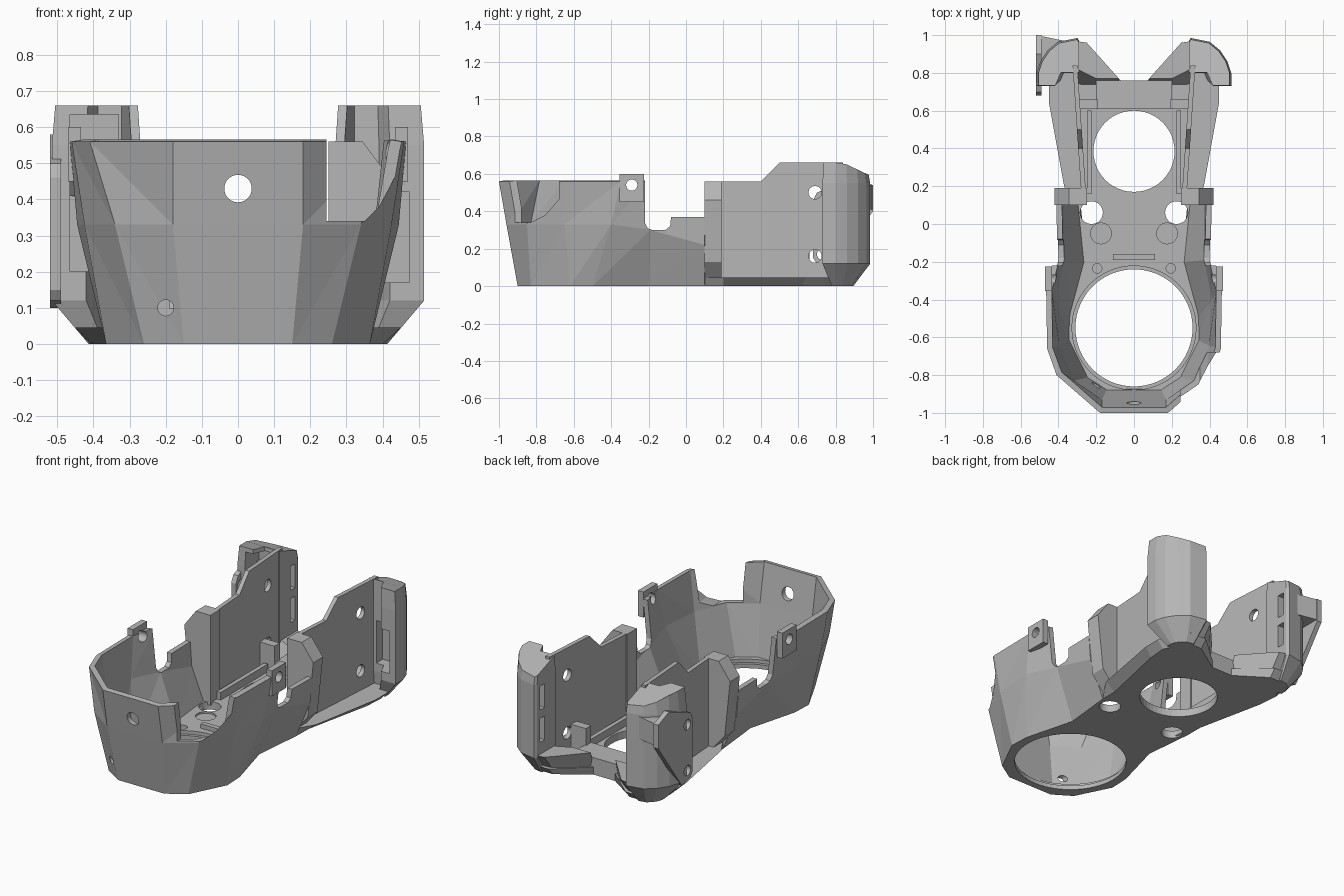
import bpy, bmesh, math

old = bpy.data.objects.get("Cube")
if old:
    bpy.data.objects.remove(old, do_unlink=True)

grey = bpy.data.materials.new("plain grey")
grey.use_nodes = True
colour = (0.47, 0.47, 0.47, 1)
grey.diffuse_color = colour
grey.node_tree.nodes["Principled BSDF"].inputs["Base Color"].default_value = colour


def loft(name, rings, closed=True):
    """Skin a stack of equal rings; closed ones get end caps."""
    n = len(rings[0])
    verts = [p for ring in rings for p in ring]
    faces = []
    for r in range(len(rings) - 1):
        for i in range(n if closed else n - 1):
            j = (i + 1) % n
            faces.append((r * n + i, r * n + j, r * n + n + j, r * n + n + i))
    if closed:
        faces.append(tuple(reversed(range(n))))
        faces.append(tuple(range(len(verts) - n, len(verts))))
    mesh = bpy.data.meshes.new(name)
    mesh.from_pydata(verts, [], faces)
    mesh.materials.append(grey)
    obj = bpy.data.objects.new(name, mesh)
    bpy.context.scene.collection.objects.link(obj)
    if closed:
        bm = bmesh.new()
        bm.from_mesh(mesh)
        bmesh.ops.recalc_face_normals(bm, faces=bm.faces)
        bm.to_mesh(mesh)
        bm.free()
    return obj


def prism(name, outline, axis, lo, hi):
    """Extrude a 2D outline along the x, y or z axis."""
    place = {"x": lambda a, b, t: (t, a, b), "y": lambda a, b, t: (a, t, b),
             "z": lambda a, b, t: (a, b, t)}[axis]
    return loft(name, [[place(a, b, t) for a, b in outline] for t in (lo, hi)])


def box(name, x, y, z):
    return prism(name, [(x[0], y[0]), (x[1], y[0]), (x[1], y[1]), (x[0], y[1])], "z", *z)


def rod(a, b, radius, axis, lo, hi, sides=40):
    ring = [(a + radius * math.cos(math.tau * i / sides),
             b + radius * math.sin(math.tau * i / sides)) for i in range(sides)]
    return prism("cutter", ring, axis, lo, hi)


def bake(obj):
    bpy.context.view_layer.update()
    graph = bpy.context.evaluated_depsgraph_get()
    mesh = bpy.data.meshes.new_from_object(obj.evaluated_get(graph))
    obj.modifiers.clear()
    obj.data = mesh


def cut(obj, *cutters):
    for cutter in cutters:
        mod = obj.modifiers.new("cut", "BOOLEAN")
        mod.operation, mod.solver, mod.object = "DIFFERENCE", "EXACT", cutter
    bake(obj)
    for cutter in cutters:
        bpy.data.objects.remove(cutter, do_unlink=True)


def both(half, z):
    """Mirror a front-to-back half outline into one run from right to left."""
    return [(-x, y, z) for x, y in reversed(half)] + [(x, y, z) for x, y in half]


# Faceted front shell with open back, built as a mirrored half
low = [(.15, -.9), (.26, -.83), (.365, -.62), (.36, -.5), (.28, -.2), (.31, .1)]
mid = [(.18, -.96), (.34, -.85), (.425, -.65), (.445, -.4), (.4, -.19), (.4, .1)]
top = [(.18, -1), (.41, -.8), (.46, -.66), (.465, -.35), (.43, -.2), (.425, .1)]
mid_height = [.33, .33, .33, .33, .3, .22]


def half_ring(points, heights):
    ring = [(x, y, z) for (x, y), z in zip(points, heights)]
    return [(0, ring[0][1], ring[0][2])] + ring


shell = loft("front_shell", [half_ring(low, [0] * 6), half_ring(mid, mid_height),
                             half_ring(top, [.56] * 6)], False)
shell.modifiers.new("facets", "TRIANGULATE").quad_method = "FIXED"
shell.modifiers.new("other_half", "MIRROR")
wall = shell.modifiers.new("wall", "SOLIDIFY")
wall.thickness, wall.offset, wall.use_even_offset = .03, -1, True
bake(shell)
corner = [(.245, .8), (.245, .34), (.35, .34), (.39, .38), (.46, .51), (.6, .51), (.6, .8)]
saddle = [(-.22, .8), (-.22, .34), (-.205, .31), (-.18, .3), (-.11, .3), (-.085, .32),
          (-.08, .37), (.2, .37), (.2, .8)]
cut(shell,
    prism("cutter", corner, "y", -1.2, -.68),
    prism("cutter", saddle, "x", -1, 1),
    rod(0, .43, .038, "y", -1.2, -.7),
    rod(-.2, .1, .022, "y", -1.2, -.7),
    rod(-.29, .54, .03, "x", -1, 1))

# Floor with its flared rear foot
foot_low = [(.31, .2), (.4, .62), (.41, .74), (.33, .88), (.25, .88), (.07, .76)]
foot_top = [(.37, .2), (.45, .64), (.45, .74), (.36, .92), (.25, .92), (.07, .76)]
floor = loft("floor", [both(low + foot_low, 0), both(low + foot_top, .045)])
cut(floor,
    rod(0, -.55, .31, "z", -.1, .2, 64),
    rod(0, -.55, .328, "z", .025, .2, 64),
    rod(0, .385, .215, "z", -.1, .2, 48),
    *[rod(s * .225, .06, .06, "z", -.1, .2) for s in (-1, 1)],
    *[rod(s * .175, -.05, .055, "z", .035, .2) for s in (-1, 1)],
    *[rod(s * .195, -.235, .025, "z", .02, .2) for s in (-1, 1)])

# Low rails on the floor
box("rear_rail", (-.2, .2), (.61, .76), (.03, .1))
box("waist_rail", (-.11, .11), (-.19, -.16), (.03, .07))

ear_outline = [(.29, .8), (.39, .8), (.42, .73), (.515, .73), (.515, .8), (.495, .86),
               (.455, .92), (.4, .965), (.3, .985), (.29, .97)]
side_profile = [(.1, .03), (.84, .03), (.84, .66), (.5, .66), (.4, .56), (.1, .56)]

for s, side in ((1, "left"), (-1, "right")):
    # Thin side panel leaning outward to the rear
    def skin(offset):
        return [(s * (.25 + .05 * (y - .1) / .74 + offset), y, z) for y, z in side_profile]
    panel = loft(side + "_panel", [skin(0), skin(.025)])
    cut(panel, *[rod(.69, z, .035, "x", s * .1, s * .5) for z in (.16, .5)])

    # Cross plate joining shell and panel
    plate = [(.25, .03), (.3, .03), (.385, .13), (.42, .46), (.345, .56), (.25, .56)]
    prism(side + "_cross_plate", [(s * x, z) for x, z in plate], "y", .1, .19)

    # Rear ear, tapered to the foot and sloped on top
    def ear_ring(scale, z, slope=0):
        return [(s * (.33 + (x - .33) * scale), .82 + (y - .82) * scale,
                 z - slope * max(0, y - .84)) for x, y in ear_outline]
    ear = loft(side + "_rear_ear", [ear_ring(.45, 0), ear_ring(1, .12),
                                    ear_ring(1, .55), ear_ring(.95, .66, .45)])
    cutters = [box("cutter", (s * .2, s * .37), (.9, .945), z)
               for z in ((.2, .34), (.39, .53))]
    if s < 0:
        cutters.append(box("cutter", (-.465, -.33), (.6, .86), (.2, .635)))
    else:
        cutters.append(box("cutter", (.34, .475), (.6, .86), (.17, .42)))
    cut(ear, *cutters)

    # Sloping brace between floor and ear
    brace_low = [(.08, .74), (.25, .86), (.32, .86), (.32, .72), (.2, .72)]
    brace_top = [(.08, .77), (.25, .96), (.32, .97), (.32, .83), (.2, .77)]
    loft(side + "_rear_brace", [[(s * x, y, 0) for x, y in brace_low],
                                [(s * x, y, .13) for x, y in brace_top]])

    # Upright lug with a screw hole
    lug = box(side + "_lug", (s * .435, s * .47), (-.355, -.225), (.45, .6))
    cut(lug, rod(-.29, .54, .03, "x", s * .3, s * .6))

    # Inner bracket and slim floor rail
    box(side + "_bracket", (s * .19, s * .29), (.61, .66), (.03, .2))
    box(side + "_floor_rail", (s * .225, s * .25), (.16, .6), (.03, .09))

# Mounting flange on the right ear, with the web that ties it to the ear
flange = prism("right_flange", [(.7, .12), (.78, .1), (1, .4), (1, .54),
                                (.9, .58), (.7, .5), (.68, .46), (.68, .15)],
               "x", -.52, -.49)
cut(flange, *[rod(.73, z, .03, "x", -.6, -.4) for z in (.17, .44)])
prism("right_flange_web", [(-.515, 1), (-.37, .97), (-.49, .8)], "z", .41, .54)
